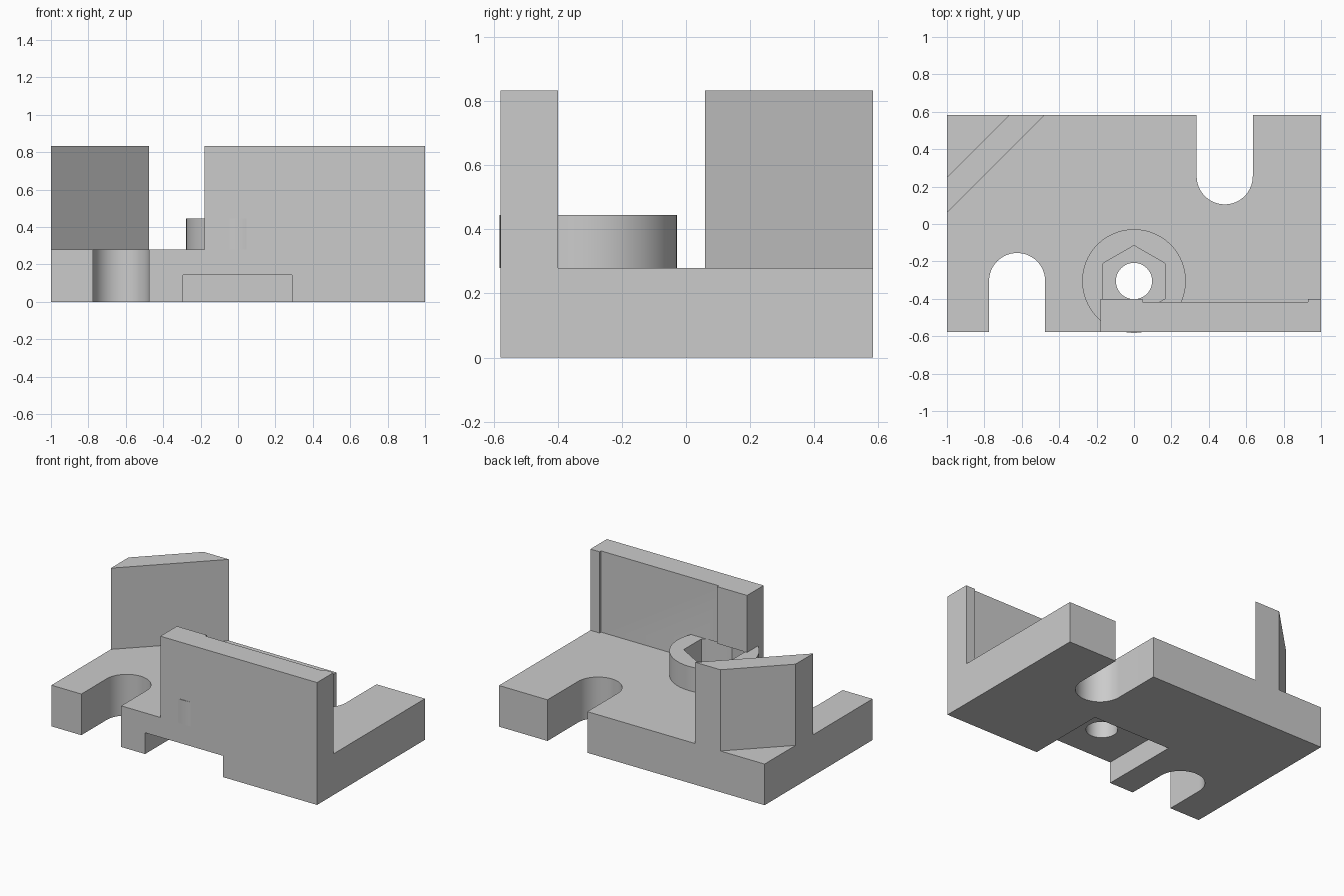
import bpy, bmesh
from math import sin, cos, pi, radians

cube = bpy.data.objects.get("Cube")
if cube:
    bpy.data.objects.remove(cube, do_unlink=True)

grey = bpy.data.materials.new("light grey")
grey.use_nodes = True
grey.diffuse_color = (0.6, 0.6, 0.6, 1)
grey.node_tree.nodes["Principled BSDF"].inputs["Base Color"].default_value = (0.6, 0.6, 0.6, 1)

BACK, FRONT = 0.583, -0.578
DECK, TOP = 0.28, 0.833
BOSS_Y, BOSS_TOP = -0.305, 0.445


def arc(cx, cy, r, start, end, n):
    """Points along an arc, both ends included."""
    angles = [radians(start + (end - start) * i / n) for i in range(n + 1)]
    return [(cx + r * cos(a), cy + r * sin(a)) for a in angles]


def prism(name, outline, z0, z1):
    """Extrude a plan outline between two heights."""
    bm = bmesh.new()
    face = bm.faces.new([bm.verts.new((x, y, z0)) for x, y in outline])
    ext = bmesh.ops.extrude_face_region(bm, geom=[face])["geom"]
    tops = [v for v in ext if isinstance(v, bmesh.types.BMVert)]
    bmesh.ops.translate(bm, verts=tops, vec=(0, 0, z1 - z0))
    bmesh.ops.recalc_face_normals(bm, faces=bm.faces)
    mesh = bpy.data.meshes.new(name)
    bm.to_mesh(mesh)
    bm.free()
    mesh.materials.append(grey)
    obj = bpy.data.objects.new(name, mesh)
    bpy.context.collection.objects.link(obj)
    return obj


def select(obj):
    bpy.ops.object.select_all(action='DESELECT')
    obj.select_set(True)
    bpy.context.view_layer.objects.active = obj


def cut(obj, *cutters):
    select(obj)
    for c in cutters:
        mod = obj.modifiers.new("cut", 'BOOLEAN')
        mod.operation, mod.solver, mod.object = 'DIFFERENCE', 'EXACT', c
        bpy.ops.object.modifier_apply(modifier=mod.name)


# Base plate with a rounded slot open to the front and one open to the back
front_slot = [(-0.775, FRONT)] + arc(-0.625, -0.305, 0.15, 180, 0, 32) + [(-0.475, FRONT)]
back_slot = [(0.635, BACK)] + arc(0.485, 0.255, 0.15, 0, -180, 32) + [(0.335, BACK)]
base = prism("base_plate", [(-1, FRONT)] + front_slot + [(1, FRONT), (1, BACK)]
             + back_slot + [(-1, BACK)], 0, DECK)

# Front wall with a shallow recess along its inner face
wall = prism("front_wall", [(-0.18, FRONT), (1, FRONT), (1, -0.4), (0.93, -0.4),
                            (0.93, -0.416), (0.045, -0.416), (0.045, -0.4), (-0.18, -0.4)],
             DECK, TOP)

# Diagonal wall across the back right corner
corner = prism("corner_wall", [(-1, 0.06), (-0.477, BACK), (-0.667, BACK), (-1, 0.25)], DECK, TOP)

# Round boss that holds a hexagonal pocket
boss = prism("nut_boss", arc(0, BOSS_Y, 0.277, 0, 360, 96)[:-1], DECK, BOSS_TOP)

# Cutters: hexagonal pocket, bolt hole and the notch under the plate
pocket = prism("pocket_cutter", arc(0, BOSS_Y, 0.19, 90, 450, 6)[:-1], 0.2, BOSS_TOP)
tall_pocket = prism("tall_pocket_cutter", arc(0, BOSS_Y, 0.19, 90, 450, 6)[:-1], 0.2, 0.6)
hole = prism("hole_cutter", arc(0, BOSS_Y, 0.097, 0, 360, 48)[:-1], -0.1, 0.4)
notch = prism("notch_cutter", [(-0.295, -0.7), (0.29, -0.7), (0.29, -0.025), (-0.295, -0.025)],
              -0.1, 0.145)
cut(base, notch, hole)
cut(wall, pocket)
cut(boss, tall_pocket)
for c in (pocket, tall_pocket, hole, notch):
    bpy.data.objects.remove(c, do_unlink=True)

for part in (base, wall, corner, boss):
    select(part)
    bpy.ops.object.shade_smooth_by_angle(angle=radians(30))
